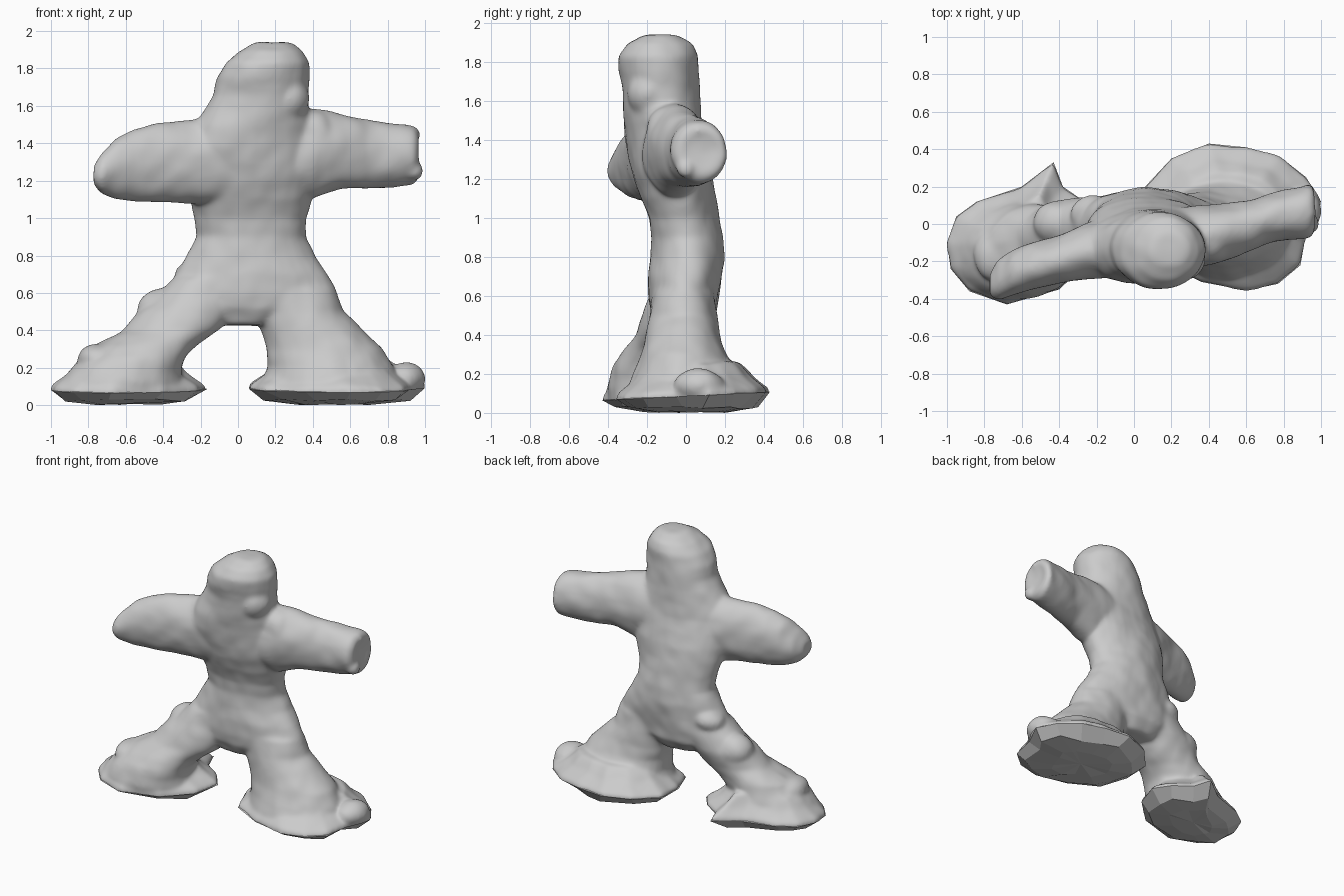
import bpy, bmesh, math, random
from mathutils import Vector, Matrix

random.seed(4)
TILT = 0.05      # soles rise slightly towards the back


def loft(bm, rings, caps=(True, True)):
    """Skin through rings of equal point count, with optional end caps."""
    rows = [[bm.verts.new(p) for p in ring] for ring in rings]
    n = len(rows[0])
    faces = []
    for a, b in zip(rows, rows[1:]):
        for i in range(n):
            j = (i + 1) % n
            faces.append(bm.faces.new((a[i], a[j], b[j], b[i])))
    for row, cap in ((rows[0], caps[0]), (rows[-1], caps[1])):
        if cap:
            mid = bm.verts.new(sum((v.co for v in row), Vector()) / n)
            for i in range(n):
                faces.append(bm.faces.new((row[i], row[(i + 1) % n], mid)))
    bmesh.ops.recalc_face_normals(bm, faces=faces)


def oval(axis, at, u0, u1, v0, v1, skew=0.0, n=32):
    """Oval between bounds, across the z or x axis."""
    pts = []
    for i in range(n):
        a = 2 * math.pi * i / n
        du = (u1 - u0) / 2 * math.cos(a)
        u = (u0 + u1) / 2 + du
        v = (v0 + v1) / 2 + (v1 - v0) / 2 * math.sin(a) + skew * du
        pts.append(Vector((u, v, at) if axis == 'z' else (at, u, v)))
    return pts


def lump(bm, x, y, z, r, sx=1, sy=1, sz=1):
    m = Matrix.Translation((x, y, z)) @ Matrix.Diagonal((sx, sy, sz, 1))
    bmesh.ops.create_icosphere(bm, subdivisions=3, radius=r, matrix=m)


def outline_ring(outline, centre, scale, z, tilt=TILT):
    ring = []
    for x, y in outline:
        py = centre[1] + (y - centre[1]) * scale
        ring.append(Vector((centre[0] + (x - centre[0]) * scale, py, z + tilt * py)))
    return ring


def finish(bm, name):
    me = bpy.data.meshes.new(name)
    bm.to_mesh(me)
    bm.free()
    ob = bpy.data.objects.new(name, me)
    bpy.context.collection.objects.link(ob)
    return ob


clay = bmesh.new()

# Torso and head: z, x range, y range, skew
loft(clay, [oval('z', *r) for r in (
    (0.43, -0.14, 0.20, -0.13, 0.10), (0.52, -0.38, 0.48, -0.18, 0.16),
    (0.60, -0.41, 0.53, -0.19, 0.17), (0.70, -0.33, 0.48, -0.19, 0.185),
    (0.80, -0.28, 0.41, -0.18, 0.195), (0.90, -0.22, 0.365, -0.175, 0.185),
    (1.00, -0.23, 0.36, -0.19, 0.17), (1.10, -0.26, 0.39, -0.23, 0.155),
    (1.20, -0.28, 0.42, -0.265, 0.14, 0.04), (1.30, -0.29, 0.43, -0.29, 0.115, 0.08),
    (1.40, -0.28, 0.43, -0.305, 0.09, 0.1), (1.50, -0.24, 0.41, -0.315, 0.08, 0.06),
    (1.58, -0.18, 0.38, -0.32, 0.075), (1.66, -0.13, 0.37, -0.325, 0.07),
    (1.75, -0.115, 0.385, -0.345, 0.065), (1.83, -0.07, 0.38, -0.345, 0.06),
    (1.89, 0.0, 0.345, -0.30, 0.03), (1.935, 0.09, 0.29, -0.22, -0.05))])

# Arms: x, y range, z range; the right end is broken off
loft(clay, [oval('x', *r) for r in (
    (0.15, -0.22, 0.08, 1.15, 1.55), (0.40, -0.22, 0.10, 1.11, 1.59),
    (0.55, -0.17, 0.12, 1.155, 1.555), (0.70, -0.11, 0.15, 1.16, 1.53),
    (0.85, -0.08, 0.19, 1.165, 1.505), (0.94, -0.07, 0.215, 1.18, 1.49),
    (0.965, -0.03, 0.19, 1.22, 1.46), (0.95, 0.04, 0.13, 1.32, 1.42))])
loft(clay, [oval('x', *r) for r in (
    (0.0, -0.28, 0.06, 1.08, 1.56), (-0.25, -0.29, 0.0, 1.075, 1.53),
    (-0.40, -0.315, -0.06, 1.085, 1.515), (-0.55, -0.35, -0.10, 1.09, 1.48),
    (-0.65, -0.38, -0.14, 1.105, 1.43), (-0.73, -0.405, -0.20, 1.13, 1.35),
    (-0.77, -0.38, -0.27, 1.18, 1.28))])

# Legs
loft(clay, [oval('z', *r) for r in (
    (0.62, 0.0, 0.52, -0.17, 0.15), (0.50, 0.08, 0.56, -0.185, 0.16),
    (0.40, 0.12, 0.67, -0.205, 0.17), (0.30, 0.155, 0.77, -0.23, 0.205),
    (0.20, 0.16, 0.83, -0.265, 0.27), (0.13, 0.13, 0.86, -0.29, 0.33),
    (0.05, 0.14, 0.86, -0.29, 0.33))])
loft(clay, [oval('z', *r) for r in (
    (0.68, -0.34, 0.10, -0.17, 0.15), (0.58, -0.45, 0.04, -0.19, 0.15),
    (0.50, -0.54, -0.01, -0.22, 0.145), (0.40, -0.62, -0.10, -0.26, 0.11),
    (0.32, -0.78, -0.21, -0.32, 0.10), (0.25, -0.83, -0.28, -0.37, 0.10),
    (0.18, -0.90, -0.30, -0.39, 0.11), (0.12, -0.95, -0.30, -0.405, 0.11),
    (0.05, -0.94, -0.31, -0.39, 0.11))])

# Feet: flared clay above, open faceted sole dish below
feet = {
    "right_sole": ((0.52, 0.04), (
        (0.06, 0.20), (0.20, 0.35), (0.40, 0.43), (0.60, 0.41), (0.78, 0.36),
        (0.92, 0.25), (1.0, 0.12), (0.92, -0.05), (0.89, -0.22), (0.77, -0.32),
        (0.60, -0.355), (0.36, -0.31), (0.14, -0.20), (0.06, 0.0))),
    "left_sole": ((-0.62, -0.11), (
        (-1.0, -0.10), (-0.95, 0.04), (-0.84, 0.12), (-0.60, 0.20), (-0.43, 0.33),
        (-0.38, 0.20), (-0.25, 0.11), (-0.165, 0.0), (-0.22, -0.18), (-0.40, -0.35),
        (-0.68, -0.43), (-0.88, -0.36), (-0.98, -0.24)))}
for name, (centre, outline) in feet.items():
    loft(clay, [outline_ring(outline, centre, s, z) for s, z in
                ((0.60, 0.25), (0.78, 0.17), (0.99, 0.105), (1.0, 0.08), (0.9, 0.03))])
    sole = bmesh.new()
    rings = [outline_ring(outline, centre, s, z, t) for s, z, t in
             ((0.97, 0.092, TILT), (1.0, 0.086, TILT), (0.80, 0.025, 0), (0.45, 0.006, 0))]
    for p in rings[2] + rings[3]:
        p += Vector((random.uniform(-0.03, 0.03), random.uniform(-0.03, 0.03),
                     random.uniform(-0.006, 0.008)))
    loft(sole, rings, caps=(False, True))
    for v in sole.verts:
        v.co.z = max(v.co.z, 0.0)
    finish(sole, name)

# Pressed-on lumps: foot edge, hip, thigh, shin, shoulder, arm break
lump(clay, 0.89, 0.07, 0.145, 0.09, 1.15, 1.4, 0.9)
lump(clay, -0.22, 0.05, 0.70, 0.12, 1, 0.9, 0.7)
lump(clay, -0.40, 0.0, 0.51, 0.14, 1, 0.9, 0.8)
lump(clay, -0.74, -0.16, 0.25, 0.12, 1, 1.2, 0.7)
lump(clay, 0.27, -0.19, 1.64, 0.12, 0.9, 0.9, 1.1)
lump(clay, 0.40, -0.09, 1.44, 0.14, 0.9, 0.85, 1)
lump(clay, 0.93, 0.06, 1.45, 0.04)
lump(clay, 0.94, 0.0, 1.25, 0.05)

# Fuse into one modelled-by-hand surface
body = finish(clay, "clay_body")
tex = bpy.data.textures.new("dents", 'CLOUDS')
tex.noise_scale = 0.2
tex.noise_depth = 1
fuse = body.modifiers.new("fuse", 'REMESH')
fuse.mode = 'VOXEL'
fuse.voxel_size = 0.011
fuse.use_smooth_shade = True
soften = body.modifiers.new("soften", 'SMOOTH')
soften.factor = 0.5
soften.iterations = 24
dent = body.modifiers.new("dent", 'DISPLACE')
dent.texture = tex
dent.strength = 0.022
dent.mid_level = 0.42
bpy.context.view_layer.objects.active = body
body.select_set(True)
for m in list(body.modifiers):
    bpy.ops.object.modifier_apply(modifier=m.name)

# Trim the clay where the soles take over
trim = bmesh.new()
trim.from_mesh(body.data)
bmesh.ops.bisect_plane(trim, geom=trim.verts[:] + trim.edges[:] + trim.faces[:],
                       plane_co=(0, 0, 0.085), plane_no=(0, -TILT, 1), clear_inner=True)
trim.to_mesh(body.data)
trim.free()
bpy.ops.object.shade_smooth_by_angle(angle=math.radians(50))
